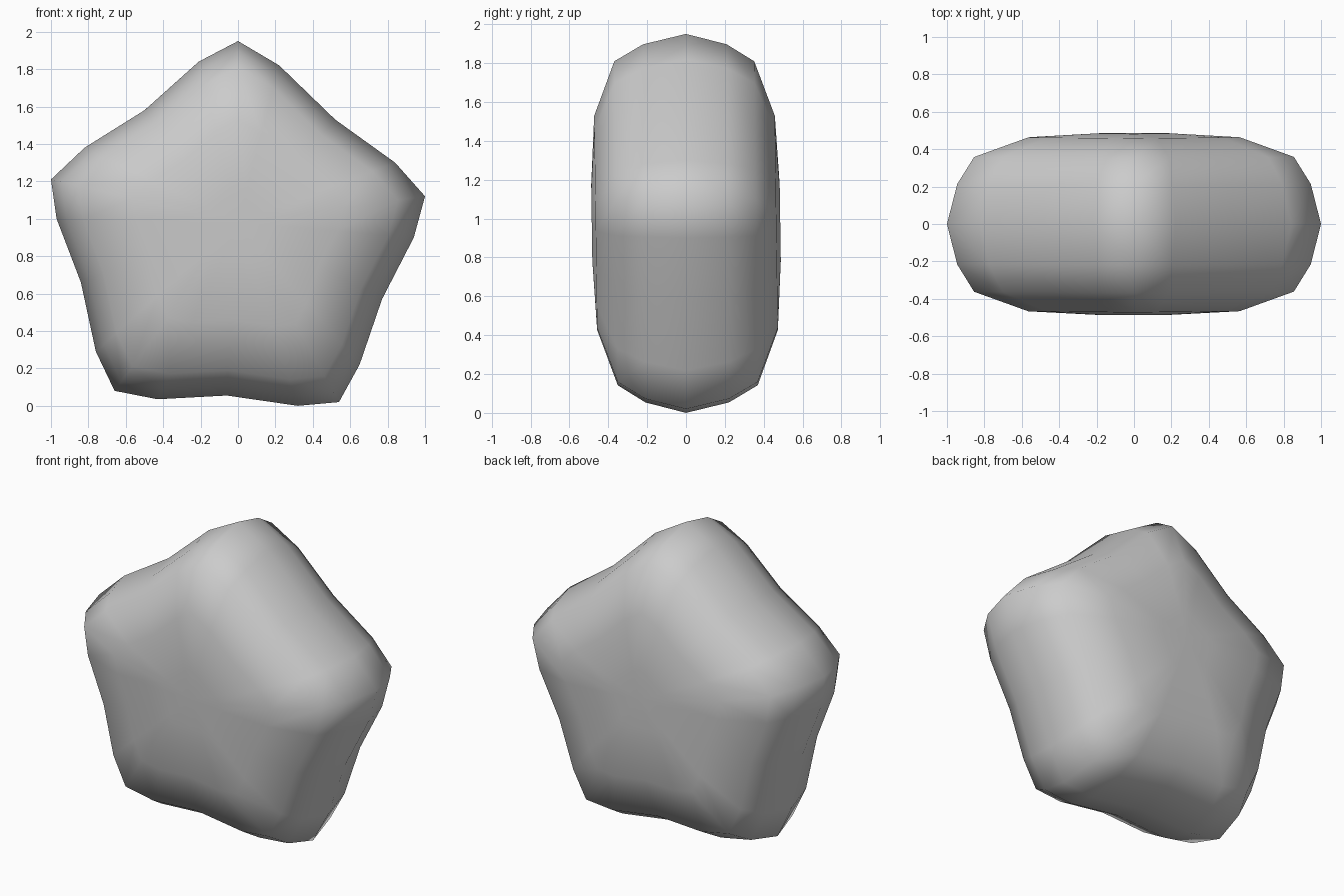
import bpy
import bmesh
from mathutils import Vector

cube = bpy.data.objects.get("Cube")
if cube:
    bpy.data.objects.remove(cube, do_unlink=True)

# Star outline: tip, shoulder, valley, shoulder for each of the five arms
OUTLINE = [
    (0, 1.95), (.22, 1.82), (.52, 1.53), (.84, 1.3),
    (1, 1.12), (.94, .9), (.77, .57), (.65, .22),
    (.54, .02), (.32, 0), (-.06, .055), (-.43, .035),
    (-.66, .08), (-.76, .29), (-.84, .66), (-.97, 1),
    (-1, 1.21), (-.82, 1.38), (-.5, 1.58), (-.21, 1.84),
]
# Puffy cross-section: outline scale and half depth, from rim to face
LAYERS = [(.945, .215), (.855, .36), (.565, .465), (.2, .485)]
CENTRE = Vector((0, 0, .98))
LEAN = .015


def place(x, y, z, scale=1):
    """Scale an outline point about the centre and set its depth."""
    point = CENTRE + (Vector((x, 0, z)) - CENTRE) * scale
    point.y = y - LEAN * (point.z - CENTRE.z) * abs(y) * 2
    return point


def add_ring(bm, scale, depth):
    return [bm.verts.new(place(x, depth, z, scale)) for x, z in OUTLINE]


def bridge(bm, outer, inner):
    count = len(outer)
    for i in range(count):
        j = (i + 1) % count
        bm.faces.new((outer[i], outer[j], inner[j], inner[i]))


def make_material(name, colour):
    mat = bpy.data.materials.new(name)
    mat.use_nodes = True
    mat.diffuse_color = colour
    mat.node_tree.nodes["Principled BSDF"].inputs["Base Color"].default_value = colour
    return mat


# Shared rim, then the front and back halves closing on a centre point
bm = bmesh.new()
rim = add_ring(bm, 1, 0)
for side in (-1, 1):
    outer = rim
    for scale, depth in LAYERS:
        inner = add_ring(bm, scale, side * depth)
        bridge(bm, outer, inner)
        outer = inner
    hub = bm.verts.new(place(CENTRE.x, side * LAYERS[-1][1], CENTRE.z))
    for i, vert in enumerate(outer):
        bm.faces.new((vert, outer[(i + 1) % len(outer)], hub))
bmesh.ops.recalc_face_normals(bm, faces=bm.faces)

mesh = bpy.data.meshes.new("puffy_star")
bm.to_mesh(mesh)
bm.free()
mesh.materials.append(make_material("light_grey", (.6, .6, .6, 1)))

star = bpy.data.objects.new("puffy_star", mesh)
bpy.context.collection.objects.link(star)
bpy.context.view_layer.objects.active = star
star.select_set(True)
bpy.ops.object.shade_smooth_by_angle(angle=1.2)
